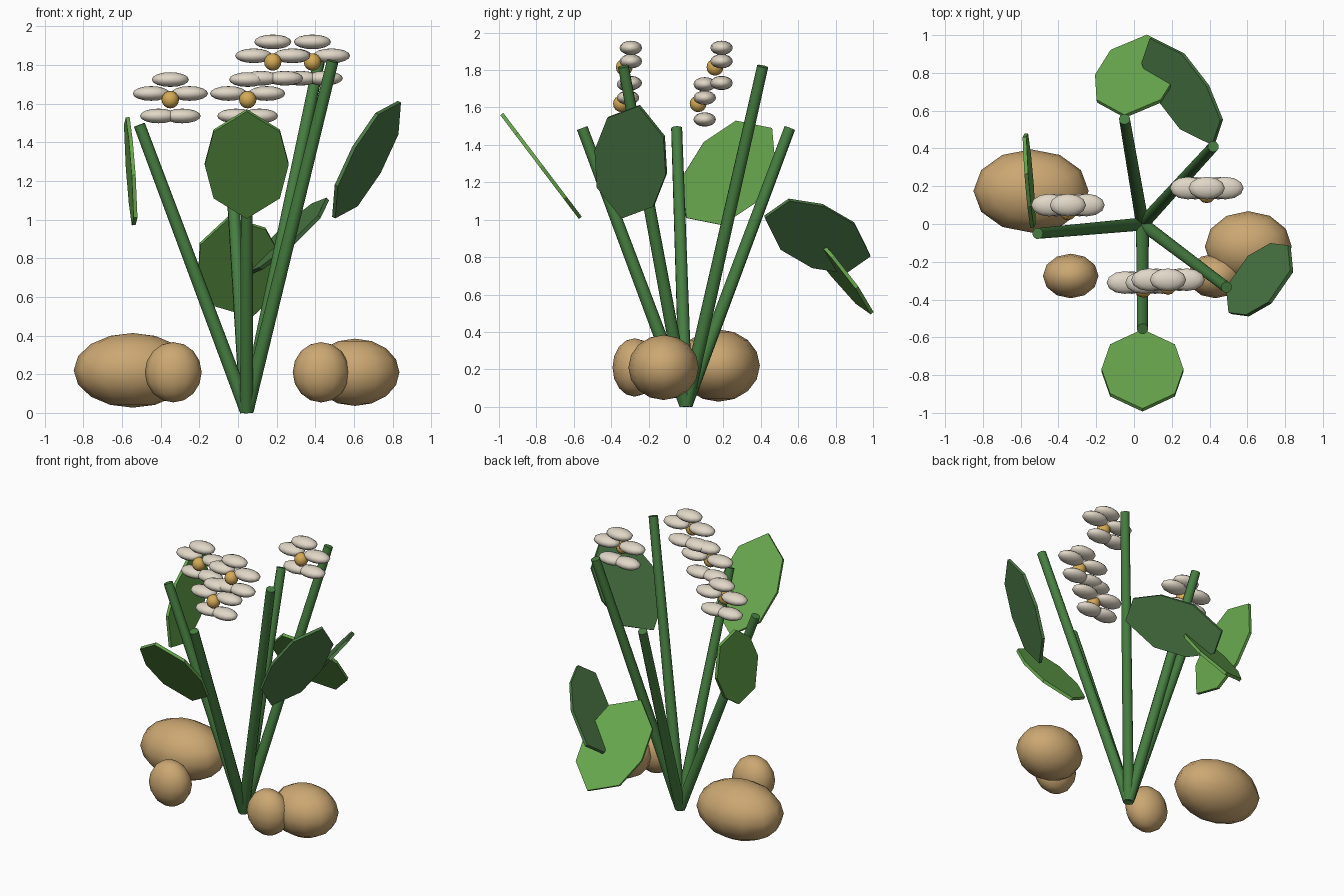
import bpy, bmesh, math
from mathutils import Vector, Matrix

cube = bpy.data.objects.get("Cube")
if cube:
    bpy.data.objects.remove(cube, do_unlink=True)


def material(name, rgb):
    m = bpy.data.materials.new(name)
    m.use_nodes = True
    m.diffuse_color = (*rgb, 1)
    m.node_tree.nodes["Principled BSDF"].inputs["Base Color"].default_value = (*rgb, 1)
    return m


STEM = material("stem green", (0.062, 0.21, 0.052))
LIGHT = material("light leaf green", (0.138, 0.39, 0.076))
DARK = material("dark leaf green", (0.07, 0.19, 0.06))
TAN = material("tan stone", (0.60, 0.39, 0.17))
CREAM = material("cream petal", (0.75, 0.68, 0.57))
GOLD = material("golden centre", (0.66, 0.40, 0.09))


def add_object(name, bm, mat, smooth_angle=None):
    bmesh.ops.recalc_face_normals(bm, faces=bm.faces)
    mesh = bpy.data.meshes.new(name)
    bm.to_mesh(mesh)
    bm.free()
    mesh.materials.append(mat)
    obj = bpy.data.objects.new(name, mesh)
    bpy.context.collection.objects.link(obj)
    if smooth_angle:
        bpy.ops.object.select_all(action='DESELECT')
        obj.select_set(True)
        bpy.context.view_layer.objects.active = obj
        bpy.ops.object.shade_smooth_by_angle(angle=math.radians(smooth_angle))
    return obj


def ellipsoid(bm, centre, radii, segments=12, rings=8):
    matrix = Matrix.Translation(centre) @ Matrix.Diagonal((*radii, 1))
    bmesh.ops.create_uvsphere(bm, u_segments=segments, v_segments=rings, radius=1, matrix=matrix)


def stem(name, top):
    # Tapered rod leaning out from the shared root
    root, top = Vector((0.045, 0, 0.01)), Vector(top)
    axis = top - root
    matrix = Matrix.Translation((root + top) / 2) @ axis.to_track_quat('Z', 'Y').to_matrix().to_4x4()
    bm = bmesh.new()
    bmesh.ops.create_cone(bm, cap_ends=True, segments=10, radius1=0.036, radius2=0.03,
                          depth=axis.length, matrix=matrix)
    add_object(name, bm, STEM, 40)


def leaf(name, base, tip, half_width, mat, thickness=0.02):
    # Flat eight-sided blade, extruded to a thin slab
    base, tip, side = Vector(base), Vector(tip), Vector(half_width)
    axis = tip - base
    edge = [(0.19, 0.79), (0.5, 1), (0.81, 0.79)]
    outline = [(0, 0)] + edge + [(1, 0)] + [(t, -w) for t, w in reversed(edge)]
    normal = axis.cross(side).normalized() * thickness
    bm = bmesh.new()
    verts = [bm.verts.new(base + axis * t + side * w - normal / 2) for t, w in outline]
    face = bm.faces.new(verts)
    slab = bmesh.ops.extrude_face_region(bm, geom=[face])
    moved = [v for v in slab["geom"] if isinstance(v, bmesh.types.BMVert)]
    bmesh.ops.translate(bm, verts=moved, vec=normal)
    add_object(name, bm, mat)


def flower(name, centre):
    # Five level oval petals in a ring, with a ball at the front
    centre = Vector(centre)
    bm = bmesh.new()
    for i in range(5):
        a = math.radians(90 + 72 * i)
        offset = Vector((math.cos(a), 0, math.sin(a))) * 0.104
        ellipsoid(bm, centre + offset, (0.096, 0.06, 0.038))
    add_object(name + "_petals", bm, CREAM, 60)
    bm = bmesh.new()
    ellipsoid(bm, centre + Vector((0, -0.035, 0)), (0.045, 0.045, 0.045))
    add_object(name + "_centre", bm, GOLD, 60)


# Stems
stem("right_stem", (-0.51, -0.05, 1.49))
stem("front_stem", (0.045, -0.555, 1.49))
stem("back_stem", (-0.05, 0.555, 1.49))
stem("front_left_stem", (0.49, -0.335, 1.82))
stem("back_left_stem", (0.42, 0.41, 1.82))

# Leaves: base, tip, half width
leaf("right_leaf", (-0.53, 0, 1.01), (-0.58, 0.46, 1.49), (0, 0.135, -0.165), LIGHT)
leaf("front_leaf", (0.045, -0.565, 1.01), (0.045, -0.985, 1.565), (0.217, 0, 0), LIGHT)
leaf("back_leaf", (-0.05, 0.57, 1.01), (0.07, 0.995, 0.5), (0.215, 0, 0.05), LIGHT)
leaf("front_left_leaf", (0.495, -0.34, 1.01), (0.835, -0.25, 1.61), (0.065, 0.19, -0.065), DARK)
leaf("back_left_leaf", (0.42, 0.42, 1.015), (0.09, 0.985, 0.81), (0.135, 0.03, 0.165), DARK)

# Flowers
flower("right_flower", (-0.35, 0.1, 1.62))
flower("low_front_flower", (0.05, -0.31, 1.62))
flower("high_front_flower", (0.18, -0.295, 1.815))
flower("left_flower", (0.385, 0.19, 1.815))

# Stones around the foot
for name, centre, radii in (
    ("large_right_stone", (-0.545, 0.175, 0.22), (0.305, 0.22, 0.193)),
    ("small_right_stone", (-0.335, -0.275, 0.21), (0.147, 0.118, 0.156)),
    ("large_left_stone", (0.605, -0.12, 0.21), (0.23, 0.188, 0.174)),
    ("small_left_stone", (0.43, -0.275, 0.21), (0.147, 0.118, 0.156)),
):
    bm = bmesh.new()
    ellipsoid(bm, centre, radii)
    add_object(name, bm, TAN, 60)
